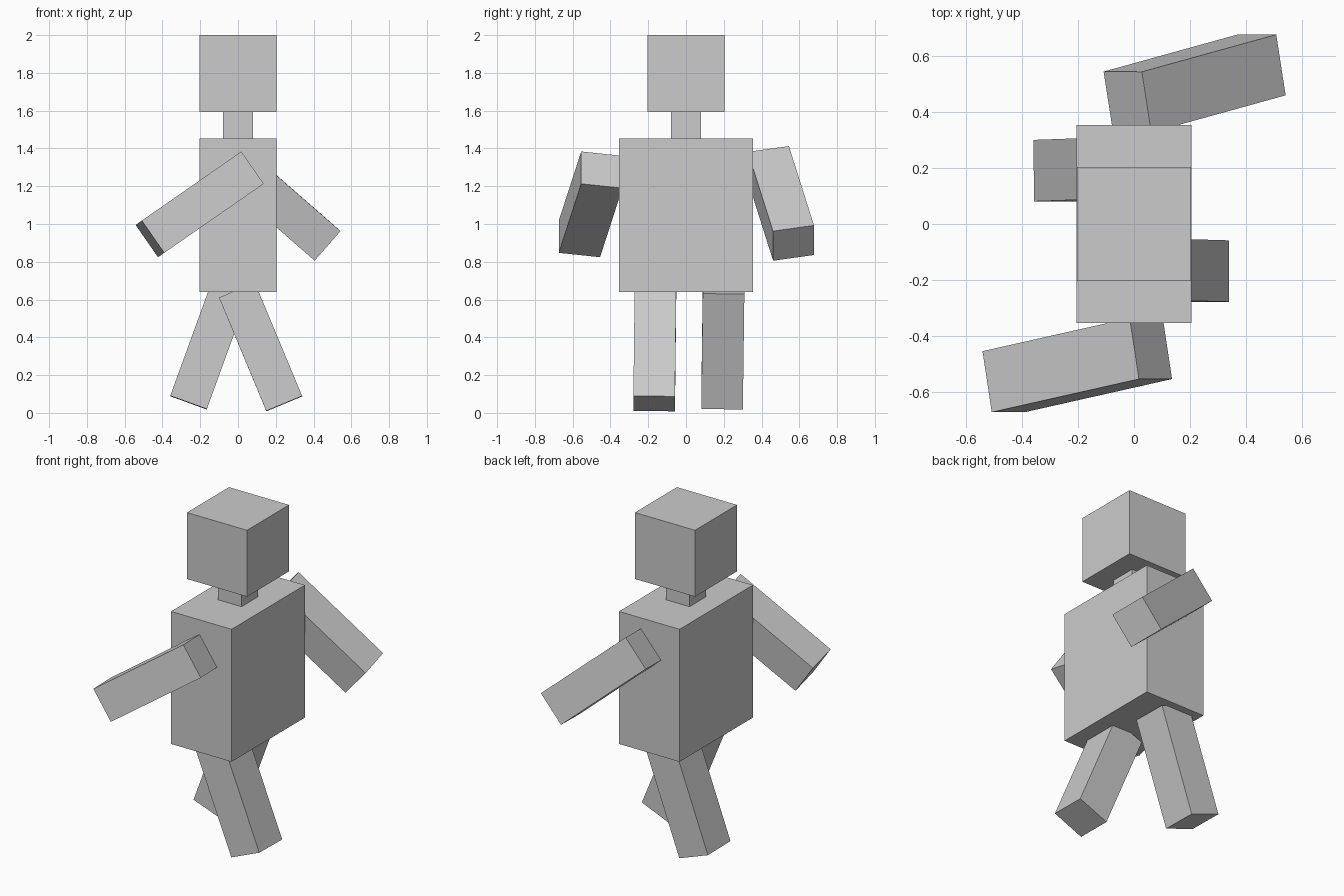
import bpy
from mathutils import Matrix, Vector

cube = bpy.data.objects.get("Cube")
if cube:
    bpy.data.objects.remove(cube, do_unlink=True)

# Single plain colour
grey = bpy.data.materials.new("light_grey")
grey.use_nodes = True
colour = (0.6, 0.6, 0.6, 1)
grey.diffuse_color = colour
grey.node_tree.nodes["Principled BSDF"].inputs["Base Color"].default_value = colour


def block(name, centre, size, along=(0, 0, 1), across=(1, 0, 0)):
    """Box whose local z follows `along` and local x leans towards `across`."""
    z = Vector(along).normalized()
    x = Vector(across)
    x = (x - z * x.dot(z)).normalized()
    turn = Matrix((x, z.cross(x), z)).transposed().to_4x4()
    bpy.ops.mesh.primitive_cube_add(size=1)
    obj = bpy.context.object
    obj.name = name
    obj.matrix_world = Matrix.Translation(centre) @ turn @ Matrix.Diagonal((*size, 1))
    obj.data.materials.append(grey)
    return obj


# Upright body
block("head", (0, 0, 1.797), (0.407, 0.407, 0.407))
block("neck", (0, 0, 1.52), (0.16, 0.16, 0.17))
block("torso", (0, 0, 1.046), (0.41, 0.71, 0.812))

# Swinging limbs, splayed in opposite directions
arm = (0.208, 0.222, 0.652)
leg = (0.206, 0.22, 0.65)
block("front_arm", (-0.203, -0.505, 1.104), arm, (0.533, 0.12, 0.37), (0.118, 0, -0.17))
block("back_arm", (0.217, 0.503, 1.109), arm, (-0.47, -0.13, 0.41), (0.14, 0, 0.155))
block("front_leg", (0.12, -0.165, 0.349), leg, (-0.25, 0.007, 0.6), (0.19, 0, 0.078))
block("back_leg", (-0.151, 0.195, 0.36), leg, (0.222, 0.008, 0.611), (0.195, 0, -0.07))
